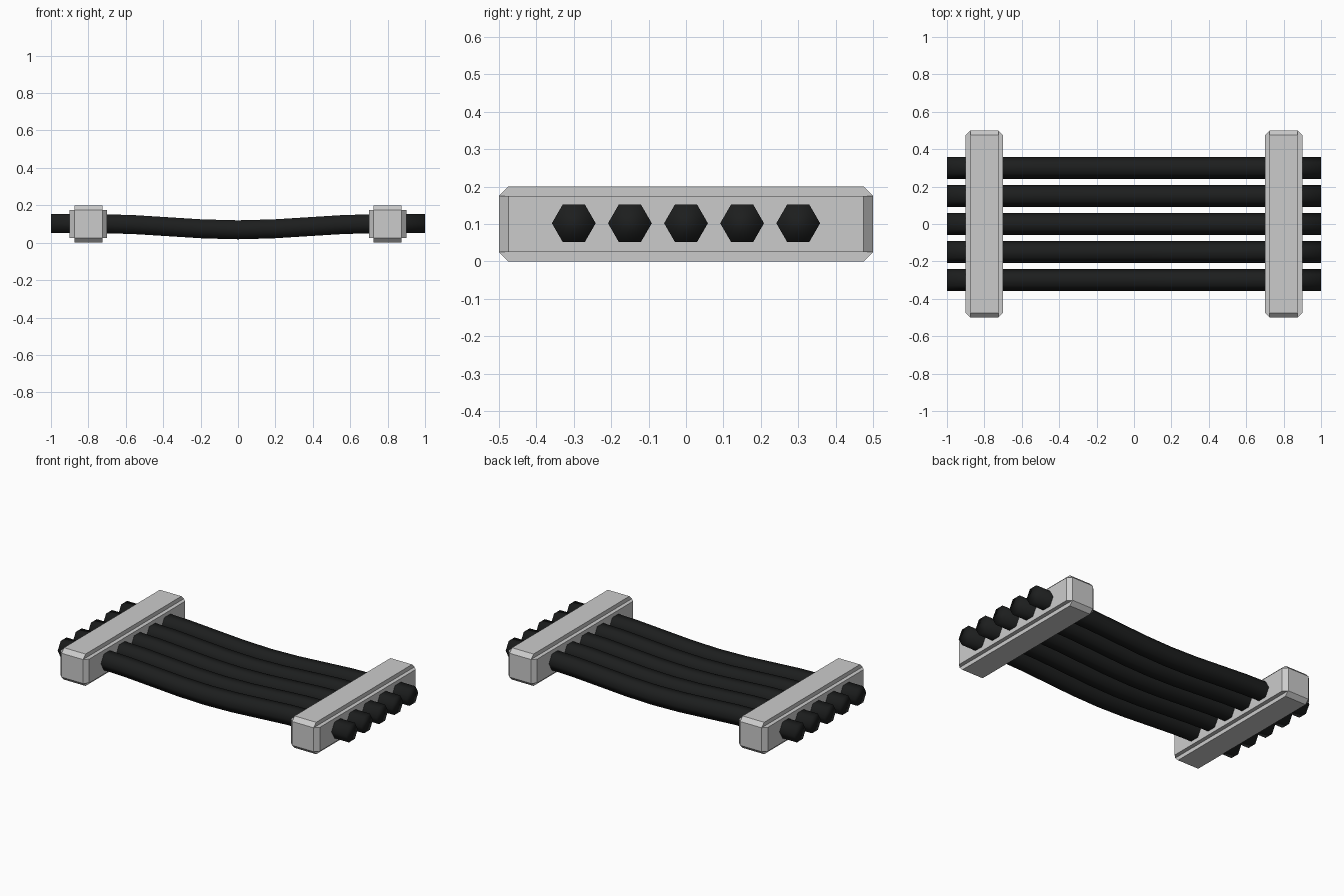
import bpy, bmesh
from math import cos, sin, pi

if "Cube" in bpy.data.objects:
    bpy.data.objects.remove(bpy.data.objects["Cube"])


def mesh_from_rings(name, rings, smooth=False):
    """Skin a list of equal-length vertex rings and cap both ends."""
    bm = bmesh.new()
    loops = [[bm.verts.new(p) for p in ring] for ring in rings]
    n = len(loops[0])
    for a, b in zip(loops, loops[1:]):
        for i in range(n):
            j = (i + 1) % n
            bm.faces.new((a[i], a[j], b[j], b[i]))
    bm.faces.new(loops[0])
    bm.faces.new(loops[-1])
    bmesh.ops.remove_doubles(bm, verts=bm.verts[:], dist=0.0005)
    bmesh.ops.recalc_face_normals(bm, faces=bm.faces[:])
    for f in bm.faces:
        f.smooth = smooth
    me = bpy.data.meshes.new(name)
    bm.to_mesh(me)
    bm.free()
    return me


def place(name, me, loc):
    ob = bpy.data.objects.new(name, me)
    ob.location = loc
    bpy.context.collection.objects.link(ob)
    return ob


# Cross bars: square section with notched long edges, chamfered ends
H, C = 0.1, 0.075
corner = [(H, C), (C, C), (C, H)]
plus = []
for k in range(4):
    c, s = round(cos(k * pi / 2)), round(sin(k * pi / 2))
    plus += [(c * x - s * z, s * x + c * z) for x, z in corner]
clamp = lambda v: max(-C, min(C, v))
inner = [(clamp(x), clamp(z)) for x, z in plus]
sections = [(-0.5, inner), (-0.475, plus), (0.475, plus), (0.5, inner)]
bar = mesh_from_rings("cross_bar", [[(x, y, z) for x, z in sec] for y, sec in sections])
for side, x in (("left", -0.8), ("right", 0.8)):
    place("cross_bar_" + side, bar, (x, 0, 0.1))

# Rods: hexagonal, sagging between the bars
black = bpy.data.materials.new("black_rubber")
black.diffuse_color = (0.012, 0.013, 0.013, 1)
black.use_nodes = True
black.node_tree.nodes["Principled BSDF"].inputs["Base Color"].default_value = black.diffuse_color
R = 0.0585


def sag(x):
    return 0.102 - 0.0165 * (1 + cos(pi * x / 0.75)) if abs(x) < 0.75 else 0.102


stations = [-1, -0.75] + [0.1875 * i for i in range(-3, 4)] + [0.75, 1]
rod = mesh_from_rings(
    "rod",
    [[(x, R * cos(k * pi / 3), sag(x) + R * sin(k * pi / 3)) for k in range(6)]
     for x in stations],
    smooth=True)
rod.materials.append(black)
for i in range(5):
    place(f"rod_{i + 1}", rod, (0, 0.15 * (i - 2), 0))
